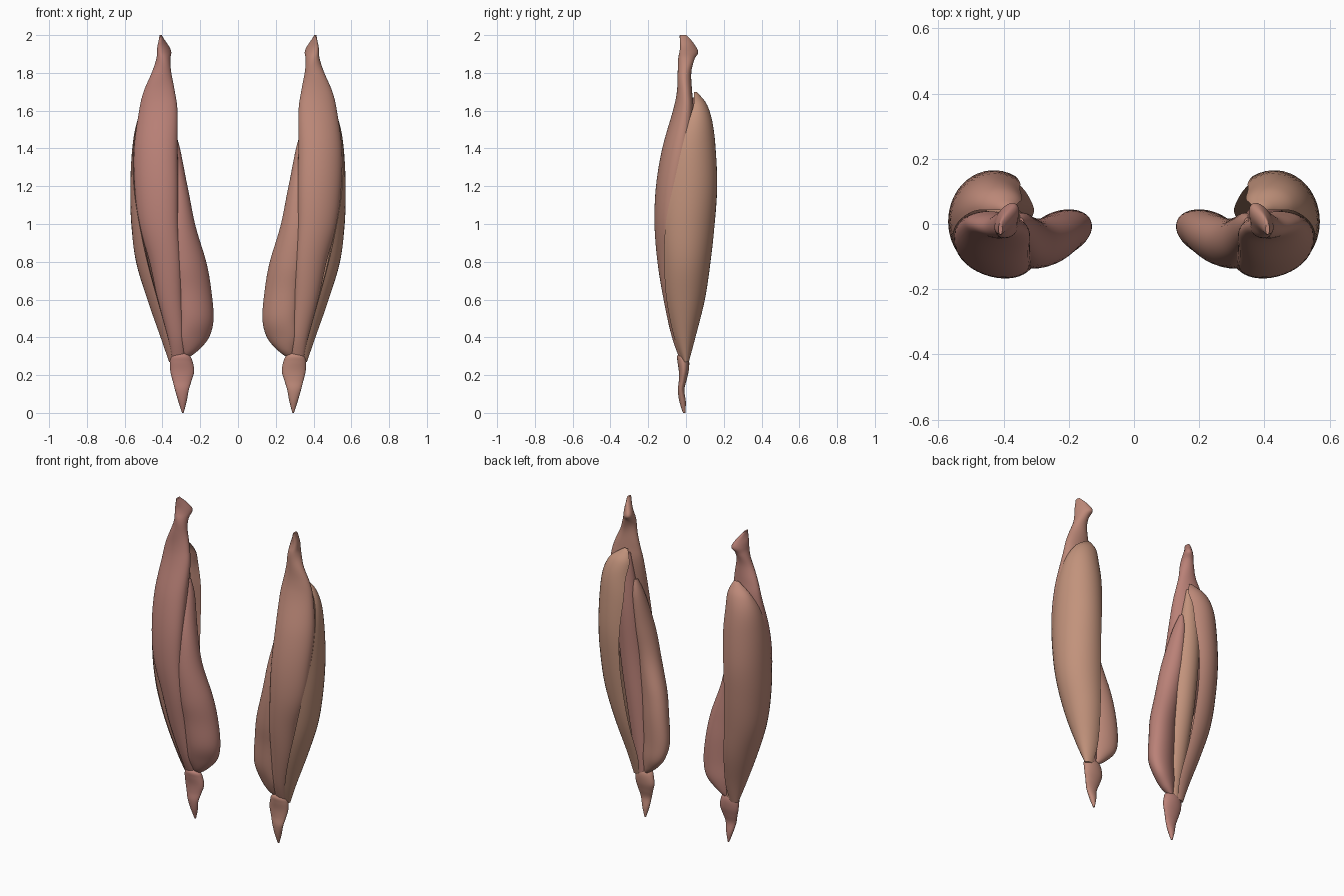
import bpy
import bmesh
from math import sin, cos, pi, radians

cube = bpy.data.objects.get("Cube")
if cube:
    bpy.data.objects.remove(cube)

SIDES = 36
STEPS = 6


def material(name, colour):
    mat = bpy.data.materials.new(name)
    mat.use_nodes = True
    mat.diffuse_color = colour
    shader = mat.node_tree.nodes["Principled BSDF"]
    shader.inputs["Base Color"].default_value = colour
    shader.inputs["Roughness"].default_value = 0.6
    return mat


def smooth_rows(rows):
    """Pass a smooth curve through every column of the section table."""
    padded = [rows[0]] + rows + [rows[-1]]
    result = []
    for a, b, c, d in zip(padded, padded[1:], padded[2:], padded[3:]):
        for step in range(STEPS):
            t = step / STEPS
            result.append([
                q + t / 2 * (r - p + t * (2 * p - 5 * q + 4 * r - s + t * (3 * (q - r) + s - p)))
                for p, q, r, s in zip(a, b, c, d)])
    return result + [list(rows[-1])]


def oval(z, cx, cy, rx, ry, turn):
    """Closed oval section, turned about the vertical."""
    c, s = cos(radians(turn)), sin(radians(turn))
    points = []
    for i in range(SIDES):
        a = 2 * pi * i / SIDES
        x, y = rx * cos(a), ry * sin(a)
        points.append((cx + x * c - y * s, cy + x * s + y * c, z))
    return points


def crescent(z, cx, cy, rx, ry, start, end):
    """Section that wraps around a hollow, thick in the middle and thin at its lips."""
    points = []
    half = SIDES // 2
    for i in range(SIDES):
        inner = i >= half
        v = (i % half) / half
        v = 1 - v if inner else v
        a = radians(start + (end - start) * v)
        k = 1 - 0.55 * sin(pi * v) ** 0.5 if inner and 0 < v < 1 else 1
        points.append((cx + k * rx * cos(a), cy + k * ry * sin(a), z))
    return points


def loft(name, section, rows, side, mat):
    """Skin the sections into one closed body; side mirrors it across x."""
    bm = bmesh.new()
    rings = [[bm.verts.new((side * x, y, z)) for x, y, z in section(*row)]
             for row in smooth_rows(rows)]
    for low, high in zip(rings, rings[1:]):
        for i in range(SIDES):
            j = (i + 1) % SIDES
            bm.faces.new((low[i], low[j], high[j], high[i]))
    bm.faces.new(rings[0])
    bm.faces.new(rings[-1])
    bmesh.ops.remove_doubles(bm, verts=bm.verts, dist=0.0001)
    bmesh.ops.recalc_face_normals(bm, faces=bm.faces)
    mesh = bpy.data.meshes.new(name)
    bm.to_mesh(mesh)
    bm.free()
    obj = bpy.data.objects.new(name, mesh)
    bpy.context.collection.objects.link(obj)
    mesh.materials.append(mat)
    bpy.ops.object.select_all(action="DESELECT")
    obj.select_set(True)
    bpy.context.view_layer.objects.active = obj
    bpy.ops.object.shade_smooth_by_angle(angle=radians(50))


# Long front thigh muscle with its hooked upper tendon
front_rows = [
    (.27, .315, -.015, .03, .012, 0),
    (.4, .328, -.047, .043, .027, 5),
    (.6, .36, -.073, .066, .045, 10),
    (.8, .385, -.093, .085, .056, 14),
    (1, .42, -.1, .107, .063, 15),
    (1.2, .432, -.085, .118, .07, 15),
    (1.4, .435, -.05, .118, .072, 15),
    (1.6, .422, -.015, .103, .052, 10),
    (1.7, .417, -.008, .083, .04, 5),
    (1.8, .405, -.008, .052, .036, 0),
    (1.87, .396, .001, .037, .044, 20),
    (1.91, .391, .015, .03, .055, 30),
    (1.95, .398, .007, .021, .042, 28),
    (2, .41, -.015, .006, .018, 0),
]

# Outer muscle wrapping from the front round to the back
outer_rows = [
    (.27, .335, 0, .03, .015, -70, 120),
    (.4, .335, -.01, .075, .06, -62, 112),
    (.6, .365, -.01, .115, .11, -58, 108),
    (.8, .4, -.005, .14, .135, -55, 110),
    (1, .42, 0, .145, .152, -45, 112),
    (1.2, .43, .01, .14, .155, -30, 118),
    (1.4, .43, .02, .13, .137, -18, 128),
    (1.54, .43, .04, .105, .1, -15, 140),
    (1.63, .415, .055, .075, .057, -15, 160),
    (1.68, .395, .05, .035, .025, -15, 160),
    (1.7, .385, .045, .012, .01, -15, 160),
]

# Inner teardrop muscle, heaviest just above the knee
inner_rows = [
    (.29, .28, -.005, .015, .012, -20),
    (.33, .257, -.01, .047, .034, -20),
    (.4, .237, -.015, .088, .052, -22),
    (.5, .225, -.027, .1, .065, -22),
    (.65, .238, -.036, .102, .069, -26),
    (.8, .262, -.052, .1, .072, -30),
    (1, .305, -.062, .08, .07, -30),
    (1.2, .327, -.042, .059, .067, -15),
    (1.4, .343, -.01, .036, .045, 0),
    (1.5, .35, .005, .012, .015, 0),
]

# Deep strip lying in the channel at the back
deep_rows = [
    (.26, .31, 0, .02, .012, 0),
    (.4, .32, -.015, .045, .035, 0),
    (.7, .35, -.025, .07, .058, 10),
    (1, .385, -.022, .075, .068, 15),
    (1.3, .4, 0, .07, .062, 15),
    (1.55, .4, .02, .045, .035, 10),
    (1.67, .385, .03, .015, .012, 0),
]

# Kneecap and the tendon tapering below it
knee_rows = [
    (0, .292, -.01, .004, .006, 0),
    (.06, .294, -.018, .022, .017, 0),
    (.12, .297, -.026, .036, .017, 0),
    (.17, .296, -.018, .05, .02, 0),
    (.22, .295, -.012, .063, .026, 0),
    (.27, .3, -.014, .06, .031, 0),
    (.3, .302, -.02, .048, .027, 0),
    (.32, .303, -.025, .015, .008, 0),
]

tan = material("muscle_tan", (.54, .29, .2, 1))
rose = material("muscle_rose", (.51, .25, .19, 1))
pink = material("muscle_pink", (.49, .22, .185, 1))

# Section, table, left colour and right colour of each part
PARTS = {
    "front_thigh_muscle": (oval, front_rows, rose, pink),
    "outer_thigh_muscle": (crescent, outer_rows, tan, rose),
    "inner_thigh_muscle": (oval, inner_rows, rose, pink),
    "deep_thigh_muscle": (oval, deep_rows, pink, tan),
    "kneecap_tendon": (oval, knee_rows, rose, pink),
}

for part, (section, rows, left_mat, right_mat) in PARTS.items():
    loft("left_" + part, section, rows, 1, left_mat)
    loft("right_" + part, section, rows, -1, right_mat)
